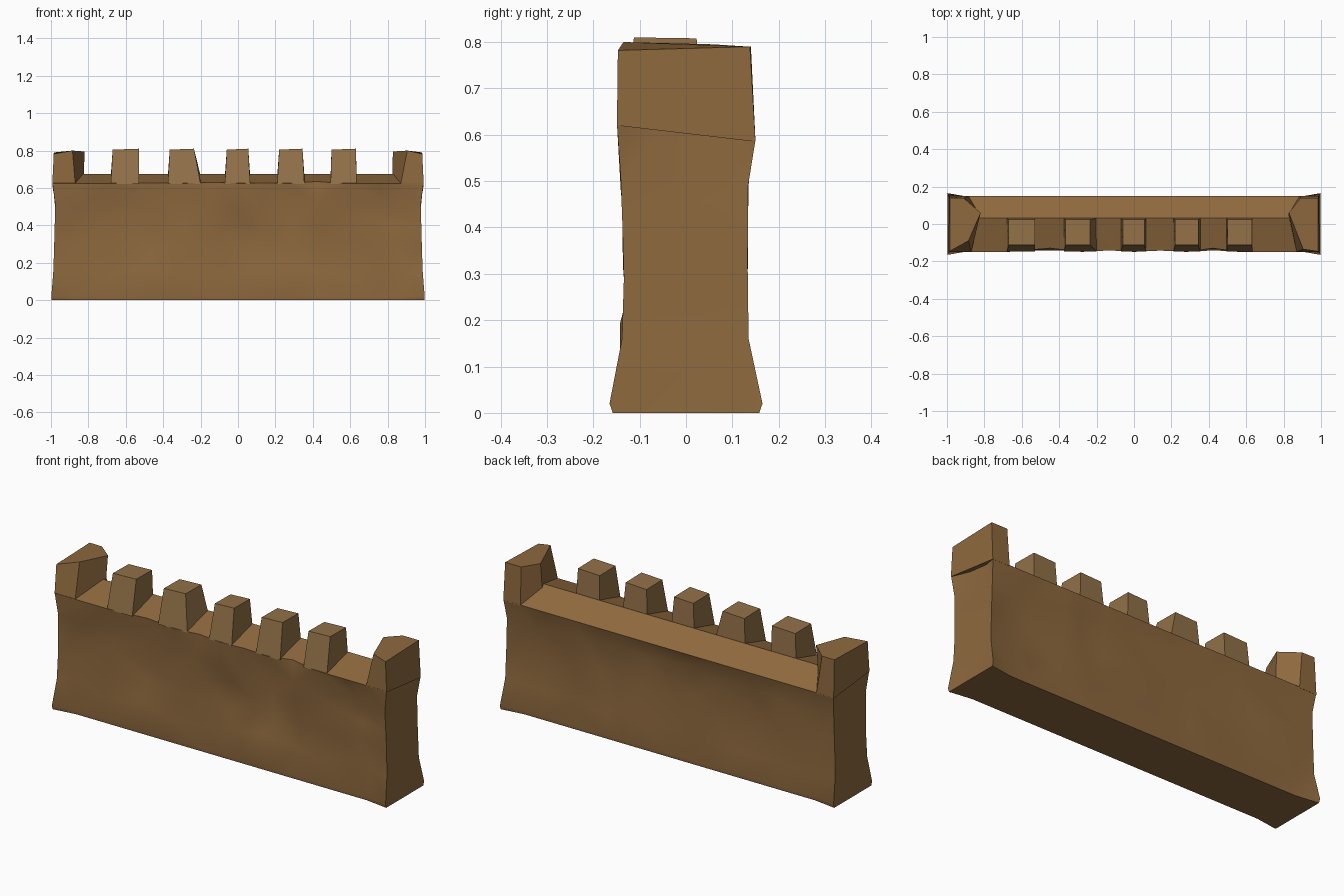
import bpy, bmesh, math, random

if "Cube" in bpy.data.objects:
    bpy.data.objects.remove(bpy.data.objects["Cube"])
random.seed(11)


def brown(name, rgb):
    m = bpy.data.materials.new(name)
    m.diffuse_color = (*rgb, 1)
    m.use_nodes = True
    m.node_tree.nodes["Principled BSDF"].inputs["Base Color"].default_value = m.diffuse_color
    return m


MUD = brown("mud_brick", (0.27, 0.14, 0.048))
PALE = brown("pale_mud_brick", (0.29, 0.165, 0.065))


def loft(name, rings, mat, smooth=None):
    """Skin a list of equal-length closed rings and cap both ends."""
    bm = bmesh.new()
    vs = [[bm.verts.new(p) for p in r] for r in rings]
    n = len(vs[0])
    for a, b in zip(vs, vs[1:]):
        for i in range(n):
            j = (i + 1) % n
            bm.faces.new((a[i], a[j], b[j], b[i]))
    bm.faces.new(vs[0][::-1])
    bm.faces.new(vs[-1])
    bmesh.ops.recalc_face_normals(bm, faces=bm.faces[:])
    if smooth:
        bmesh.ops.triangulate(bm, faces=bm.faces[:])
    me = bpy.data.meshes.new(name)
    bm.to_mesh(me)
    bm.free()
    ob = bpy.data.objects.new(name, me)
    bpy.context.collection.objects.link(ob)
    me.materials.append(mat)
    if smooth:
        bpy.ops.object.select_all(action='DESELECT')
        ob.select_set(True)
        bpy.context.view_layer.objects.active = ob
        bpy.ops.object.shade_smooth_by_angle(angle=math.radians(smooth))
    return ob


# wall body: (y at the ends, y along the middle, z, end x), flared at foot and top
profile = [(-.158, -.140, 0, .997), (-.165, -.143, .02, .998), (-.138, -.130, .16, .987),
           (-.134, -.124, .29, .983), (-.137, -.124, .40, .98), (-.141, -.130, .51, .977),
           (-.149, -.149, .625, .992), (.032, .032, .675, .96), (.15, .15, .59, .987),
           (.134, .125, .49, .977), (.133, .121, .32, .982), (.135, .127, .16, .987),
           (.165, .143, .02, .998), (.158, .140, 0, .997)]
stations = [-1, -.87, -.67, -.45, -.28, -.13, 0, .14, .28, .42, .56, .75, .87, 1]
rings = []
for x in stations:
    ring = []
    for y_end, y_mid, z, x_end in profile:
        if abs(x) == 1:
            ring.append((math.copysign(x_end, x), y_end, z))
            continue
        px, py, pz = x, y_mid, z
        if .1 < z < .55:
            # hand-built unevenness
            px += random.uniform(-.045, .045)
            py += random.uniform(-.013, .013)
            pz += random.uniform(-.04, .04)
        elif z == .625 and x in (-.45, -.13, .14, .42):
            # worn edge in the gaps between merlons
            py += random.uniform(.004, .02)
            pz += random.uniform(-.005, .012)
        ring.append((px, py, pz))
    rings.append(ring)
loft("wall_body", rings, MUD, 35)

# end towers: five-sided plan with a pointed inner side, leaning in at the top
foot = [(.993, -.149, .62), (.87, -.149, .62), (.825, .05, .655), (.885, .15, .585),
        (.988, .15, .585)]
tops = {"left_tower": [(.985, -.145), (.885, -.09), (.82, .06), (.91, .138), (.985, .14)],
        "right_tower": [(.985, -.147), (.905, -.135), (.828, .06), (.89, .138), (.985, .138)]}
heights = [.782, .80, .795, .79, .79]
for s, name in ((-1, "left_tower"), (1, "right_tower")):
    low = [(s * x, y, z) for x, y, z in foot]
    high = [(s * x, y, z) for (x, y), z in zip(tops[name], heights)]
    loft(name, [low, high], MUD)

# merlons: tapered blocks along the front edge (bottom x range, top x range)
merlons = [(-.68, -.53, -.67, -.53), (-.375, -.20, -.365, -.235), (-.07, .065, -.06, .055),
           (.21, .355, .22, .345), (.495, .635, .50, .63)]
for i, (a, b, c, d) in enumerate(merlons):
    low = [(a, -.147, .622), (b, -.147, .622), (b, .031, .665), (a, .031, .665)]
    high = [(c, -.112, .805), (d, -.112, .81), (d, .023, .808), (c, .023, .803)]
    loft(f"merlon_{i + 1}", [low, high], PALE)
